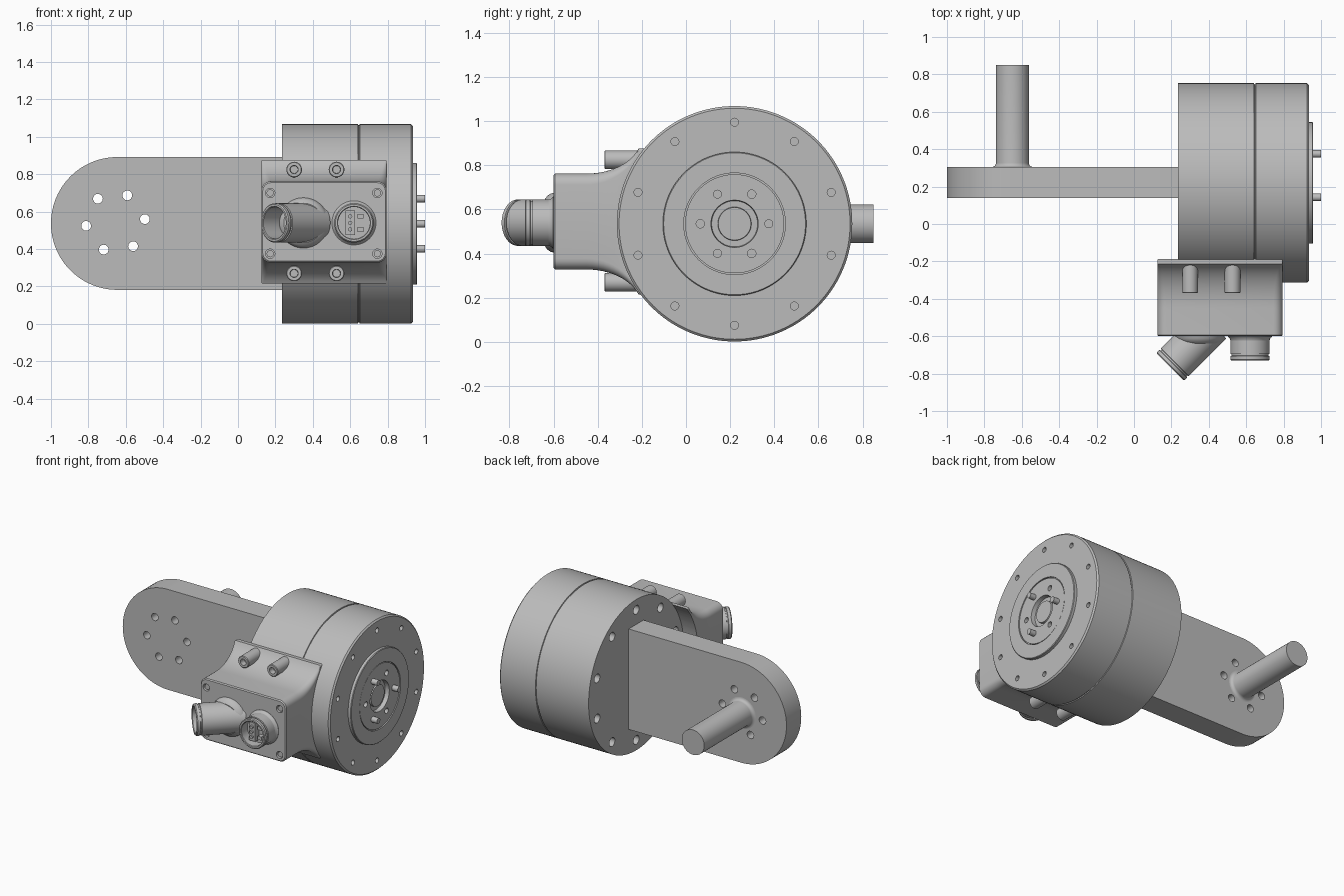
import bpy
import bmesh
from math import sin, cos, pi, radians, sqrt
from mathutils import Vector, Matrix

if "Cube" in bpy.data.objects:
    bpy.data.objects.remove(bpy.data.objects["Cube"], do_unlink=True)

grey = bpy.data.materials.new("cast grey")
grey.use_nodes = True
COLOUR = (0.5, 0.5, 0.5, 1)
grey.diffuse_color = COLOUR
grey.node_tree.nodes["Principled BSDF"].inputs["Base Color"].default_value = COLOUR

X, Y = Vector((1, 0, 0)), Vector((0, 1, 0))
DRUM_Y, DRUM_Z, DRUM_R = 0.22, 0.535, 0.533
BACK, FACE = 0.235, 0.935
FRONT = -0.6
PORT_Z = 0.54


def finish(name, bm):
    bmesh.ops.remove_doubles(bm, verts=bm.verts, dist=1e-5)
    bmesh.ops.recalc_face_normals(bm, faces=bm.faces)
    mesh = bpy.data.meshes.new(name)
    bm.to_mesh(mesh)
    bm.free()
    mesh.materials.append(grey)
    obj = bpy.data.objects.new(name, mesh)
    bpy.context.collection.objects.link(obj)
    return obj


def add_lathe(bm, profile, origin, axis, steps):
    """Spin (distance along axis, radius) points into a solid."""
    turn = axis.to_track_quat('Z', 'Y').to_matrix().to_4x4()
    part = bmesh.new()
    verts = [part.verts.new((r, 0, a)) for a, r in profile]
    edges = [part.edges.new(pair) for pair in zip(verts, verts[1:])]
    bmesh.ops.spin(part, geom=verts + edges, axis=(0, 0, 1), cent=(0, 0, 0),
                   angle=2 * pi, steps=steps, use_merge=False)
    bmesh.ops.remove_doubles(part, verts=part.verts, dist=1e-5)
    part.transform(Matrix.Translation(origin) @ turn)
    temp = bpy.data.meshes.new("temp")
    part.to_mesh(temp)
    part.free()
    bm.from_mesh(temp)
    bpy.data.meshes.remove(temp)


def lathe(name, profile, origin, axis, steps=64):
    bm = bmesh.new()
    add_lathe(bm, profile, Vector(origin), axis, steps)
    return finish(name, bm)


def rods(name, points, axis, radius, length, steps=24):
    """One object holding equal cylinders that start at the given points."""
    bm = bmesh.new()
    for p in points:
        add_lathe(bm, [(0, 0), (0, radius), (length, radius), (length, 0)],
                  Vector(p), axis, steps)
    return finish(name, bm)


def cut(obj, cutter):
    cutter.hide_render = True
    mod = obj.modifiers.new("cut", 'BOOLEAN')
    mod.operation, mod.solver, mod.object = 'DIFFERENCE', 'EXACT', cutter
    bpy.context.view_layer.objects.active = obj
    bpy.ops.object.modifier_apply(modifier=mod.name)
    bpy.data.objects.remove(cutter, do_unlink=True)


def drum_ring(x, radius, count, start):
    angles = [radians(start) + 2 * pi * i / count for i in range(count)]
    return [(x, DRUM_Y + radius * cos(a), DRUM_Z + radius * sin(a)) for a in angles]


# Motor drum with a seam, a raised hub plate and a stepped centre bore
R = DRUM_R
drum = lathe("motor_drum", [
    (0.235, 0), (0.235, R), (0.641, R), (0.643, R - 0.006), (0.649, R - 0.006),
    (0.651, R), (0.925, R), (FACE, R - 0.01), (FACE, 0.325), (0.954, 0.325),
    (0.958, 0.321), (0.958, 0.23), (0.945, 0.23), (0.945, 0.224), (0.955, 0.224),
    (0.955, 0.107), (0.925, 0.104), (0.925, 0.076), (0.94, 0.074), (0.94, 0)],
    (0, DRUM_Y, DRUM_Z), X, 128)
cut(drum, rods("face_holes", drum_ring(FACE - 0.04, 0.46, 10, 90), X, 0.018, 0.1))
cut(drum, rods("back_holes", drum_ring(BACK - 0.05, 0.46, 10, 90), X, 0.031, 0.15))
cut(drum, rods("hub_holes", drum_ring(0.92, 0.155, 3, 60), X, 0.019, 0.1))
rods("hub_pins", drum_ring(0.94, 0.155, 3, 0), X, 0.02, 0.06)

# Flat arm with one rounded end and a ring of through holes
ARM_X, ARM_R = -0.645, 0.355
bm = bmesh.new()
outline = [(ARM_X + ARM_R * cos(a), DRUM_Z + 0.002 + ARM_R * sin(a))
           for a in (pi / 2 + pi * i / 48 for i in range(49))]
outline += [(BACK + 0.01, outline[-1][1]), (BACK + 0.01, outline[0][1])]
base = bm.faces.new([bm.verts.new((x, 0.14, z)) for x, z in outline])
grown = bmesh.ops.extrude_face_region(bm, geom=[base])
bmesh.ops.translate(bm, vec=(0, 0.165, 0),
                    verts=[v for v in grown["geom"] if isinstance(v, bmesh.types.BMVert)])
arm = finish("arm", bm)
holes = [radians(6.5 + 60 * i) for i in range(6)]
cut(arm, rods("arm_holes", [(-0.655 + 0.158 * cos(a), 0.05, 0.542 + 0.158 * sin(a))
                            for a in holes], Y, 0.026, 0.4))

# Round shaft with a filleted foot on the back of the arm
fillet = [(0.305 + 0.022 * (1 - cos(a)), 0.11 - 0.022 * sin(a))
          for a in (pi / 2 * i / 6 for i in range(7))]
lathe("shaft", [(0.29, 0), (0.29, 0.11)] + fillet + [(0.85, 0.088), (0.85, 0)],
      (-0.65, 0, PORT_Z - 0.005), Y)

# Connector housing: rounded rectangles lofted from the front plate to a wide foot
MID_X, MID_Z, HALF_X = 0.46, 0.545, 0.335


def section(y, half_z, radius, inset=0):
    ring = []
    for k, (sx, sz) in enumerate([(1, 1), (-1, 1), (-1, -1), (1, -1)]):
        for i in range(7):
            a = pi / 2 * (k + i / 6)
            ring.append((MID_X + sx * (HALF_X - inset - radius) + radius * cos(a), y,
                         MID_Z + sz * (half_z - radius) + radius * sin(a)))
    return ring


sections = [section(FRONT, 0.21, 0.045, 0.007), section(FRONT + 0.007, 0.217, 0.05)]
for i in range(13):
    t = i / 12 * radians(70)
    rise = (1 - cos(t)) / (1 - cos(radians(70)))
    sections.append(section(-0.45 + 0.235 * sin(t) / sin(radians(70)),
                            0.217 + 0.113 * rise, 0.05 - 0.042 * rise))
sections.append(section(-0.15, 0.33, 0.008))
bm = bmesh.new()
rings = [[bm.verts.new(p) for p in s] for s in sections]
for a, b in zip(rings, rings[1:]):
    for i in range(len(a)):
        j = (i + 1) % len(a)
        bm.faces.new((a[i], a[j], b[j], b[i]))
bm.faces.new(rings[0])
bm.faces.new(rings[-1])
housing = finish("connector_housing", bm)
cut(housing, rods("drum_clearance", [(-0.1, DRUM_Y, DRUM_Z)], X, DRUM_R - 0.002, 1.4, 128))
corners = [(x, z) for x in (0.172, 0.745) for z in (0.375, 0.7)]
cut(housing, rods("corner_recesses", [(x, -0.65, z) for x, z in corners], Y, 0.025, 0.08))
rods("corner_screws", [(x, FRONT + 0.01, z) for x, z in corners], Y, 0.019, 0.04)

# Socket screws holding the housing foot to the drum
for x in (0.3, 0.527):
    for z in (0.27, 0.825):
        lathe("foot_screw", [(0.04, 0), (0.04, 0.02), (0, 0.022), (0, 0.038),
                             (0.004, 0.042), (0.17, 0.042), (0.17, 0)],
              (x, -0.37, z), Y, 32)


# Hollow cable ports with a ring groove near the mouth
def port(name, mouth, inward, length, depth, radius=0.105):
    bore = radius - 0.02
    return lathe(name, [
        (depth, 0), (depth, bore), (0.004, bore), (0, bore + 0.004),
        (0, radius - 0.006), (0.006, radius), (0.024, radius),
        (0.026, radius - 0.007), (0.034, radius - 0.007), (0.036, radius),
        (length, radius), (length, 0)], mouth, inward)


port("straight_port", (0.62, -0.73, PORT_Z), Y, 0.16, 0.07)
port("angled_port", (0.193, -0.765, PORT_Z), Vector((1, 1, 0)).normalized(), 0.32, 0.2)
lathe("straight_port_collar", [(0, 0.084), (0, 0.105), (0.012, 0.109), (0.02, 0.118),
                               (0.03, 0.118), (0.03, 0.084)], (0.62, -0.622, PORT_Z), Y)

# Flared foot under the angled port
flare = [(-0.04, 0), (-0.04, 0.105), (-0.028, 0.122), (-0.012, 0.132),
         (0.01, 0.137), (0.01, 0)]
lathe("angled_port_foot", flare, (0.35, FRONT, PORT_Z), Y)

# Contact block inside the straight port
bm = bmesh.new()
for dx, dz, w, h, y in [(-0.02, 0, 0.05, 0.13, -0.675),
                        (0.035, 0.035, 0.03, 0.025, -0.67),
                        (0.035, -0.035, 0.03, 0.025, -0.67)]:
    bmesh.ops.create_cube(bm, size=1, matrix=Matrix.Translation((0.62 + dx, y, PORT_Z + dz))
                          @ Matrix.Diagonal((w, 0.05, h, 1)))
finish("contact_block", bm)
rods("contacts", [(0.6, -0.712, PORT_Z + d) for d in (-0.035, 0, 0.035)], Y, 0.011, 0.04, 16)

# Smooth curved faces while keeping edges crisp
for obj in bpy.context.scene.objects:
    obj.select_set(obj.type == 'MESH' and obj.data.materials[:] == [grey])
bpy.context.view_layer.objects.active = drum
bpy.ops.object.shade_smooth_by_angle(angle=radians(30))
